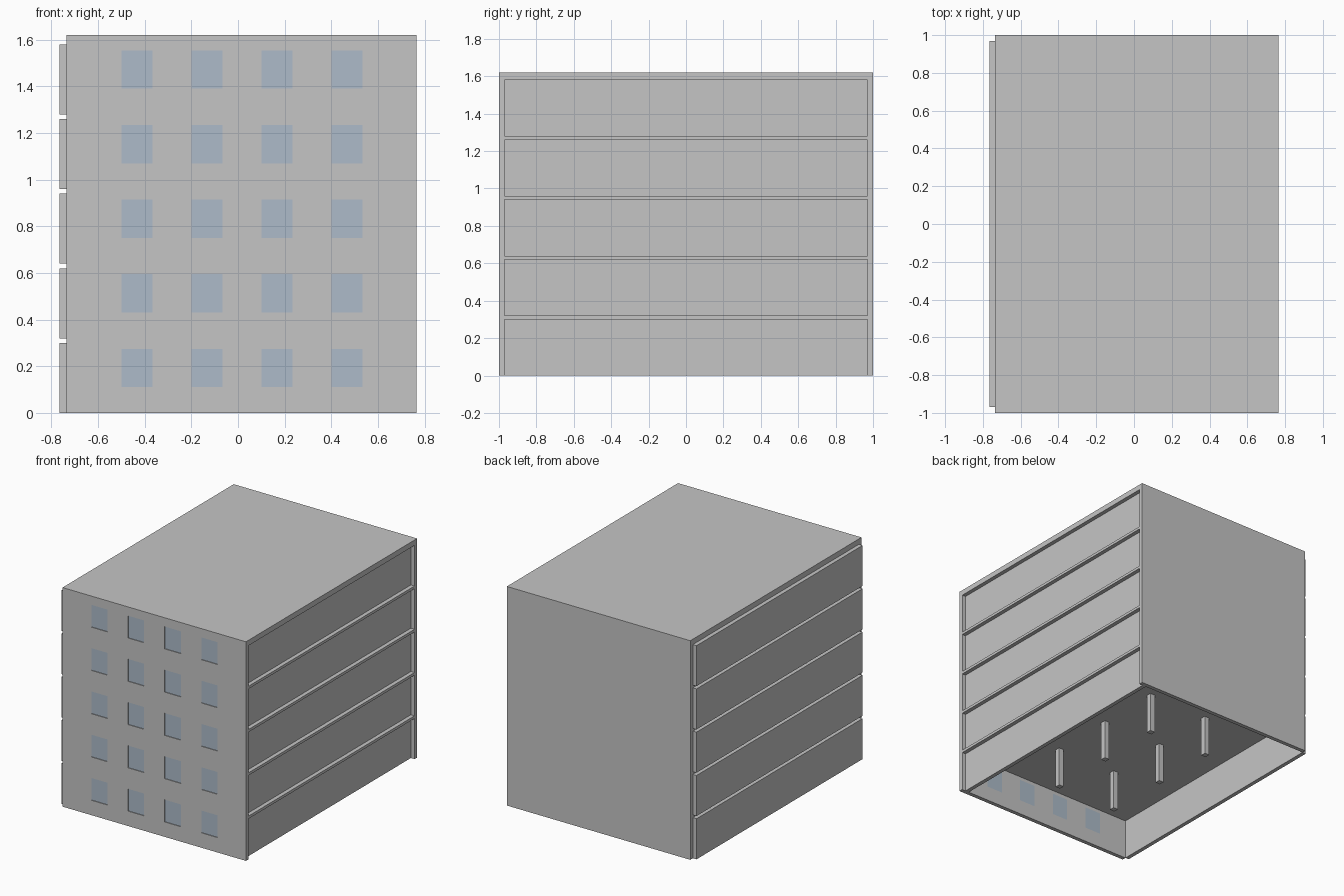
import bpy

if "Cube" in bpy.data.objects:
    bpy.data.objects.remove(bpy.data.objects["Cube"])

STOREYS = 5
PITCH = 0.32          # storey height including slab
CLEAR = 0.30          # clear height between slabs
TOP = 1.62
X0, X1 = -0.735, 0.765
MID = (X0 + X1) / 2
WALL = 0.03


def material(name, rgb):
    m = bpy.data.materials.new(name)
    m.diffuse_color = (*rgb, 1)
    m.use_nodes = True
    m.node_tree.nodes["Principled BSDF"].inputs["Base Color"].default_value = m.diffuse_color
    return m


concrete = material("concrete grey", (0.56, 0.56, 0.56))
glass = material("window blue", (0.42, 0.50, 0.585))


def box(name, x, y, z, mat=concrete):
    """Box from (min, max) ranges on each axis."""
    verts = [(a, b, c) for a in x for b in y for c in z]
    faces = [(0, 1, 3, 2), (4, 6, 7, 5), (0, 4, 5, 1),
             (2, 3, 7, 6), (0, 2, 6, 4), (1, 5, 7, 3)]
    mesh = bpy.data.meshes.new(name)
    mesh.from_pydata(verts, [], faces)
    mesh.materials.append(mat)
    ob = bpy.data.objects.new(name, mesh)
    bpy.context.collection.objects.link(ob)
    return ob


def pierced_wall(name, xs, zs, y0, y1):
    """Wall with an opening in every odd-odd cell of the xs/zs grid."""
    nx, nz = len(xs), len(zs)
    verts = [(x, y, z) for y in (y0, y1) for z in zs for x in xs]

    def v(side, k, i):
        return side * nx * nz + k * nx + i

    def solid(k, i):
        return (0 <= k < nz - 1 and 0 <= i < nx - 1
                and not (k % 2 and i % 2))

    faces = []
    for k in range(nz - 1):
        for i in range(nx - 1):
            if not solid(k, i):
                continue
            ring = [(k, i), (k, i + 1), (k + 1, i + 1), (k + 1, i)]
            faces.append([v(0, *p) for p in ring])
            faces.append([v(1, *p) for p in reversed(ring)])
            # edges and window reveals
            neighbours = [(k - 1, i), (k, i + 1), (k + 1, i), (k, i - 1)]
            for n, nb in enumerate(neighbours):
                if not solid(*nb):
                    a, b = ring[n], ring[(n + 1) % 4]
                    faces.append([v(0, *b), v(0, *a), v(1, *a), v(1, *b)])
    mesh = bpy.data.meshes.new(name)
    mesh.from_pydata(verts, [], faces)
    mesh.materials.append(concrete)
    ob = bpy.data.objects.new(name, mesh)
    bpy.context.collection.objects.link(ob)


# Window grid on the front
win_x = [(-0.50 + 0.30 * i, -0.367 + 0.30 * i) for i in range(4)]
win_z = [(0.11 + PITCH * s, 0.275 + PITCH * s) for s in range(STOREYS)]
xs = [X0] + [e for w in win_x for e in w] + [X1]
zs = [0] + [e for w in win_z for e in w] + [TOP]
pierced_wall("front_wall", xs, zs, -1, -1 + WALL)
for wz in win_z:
    for wx in win_x:
        box("window_pane", wx, (-0.995, -1 + WALL), wz, glass)

# Back wall and roof
box("back_wall", (X0, X1), (1 - WALL, 1), (0, TOP))
box("roof", (X0, X1), (-1 + WALL, 1 - WALL), (STOREYS * PITCH, TOP))

# Each storey: side panels, slab above, and columns
for s in range(STOREYS):
    z = s * PITCH
    inner = (-1 + WALL, 1 - WALL)
    box("left_panel", (X0 - WALL, X0), inner, (z, z + CLEAR))
    box("right_panel", (X1 - 2 * WALL, X1 - WALL), inner, (z, z + CLEAR))
    box("floor_slab", (X0, X1), inner, (z + CLEAR, z + PITCH))
    for cx in (MID - 0.25, MID + 0.25):
        for cy in (-0.5, 0, 0.5):
            box("column", (cx - 0.02, cx + 0.02), (cy - 0.02, cy + 0.02),
                (z, z + CLEAR))
